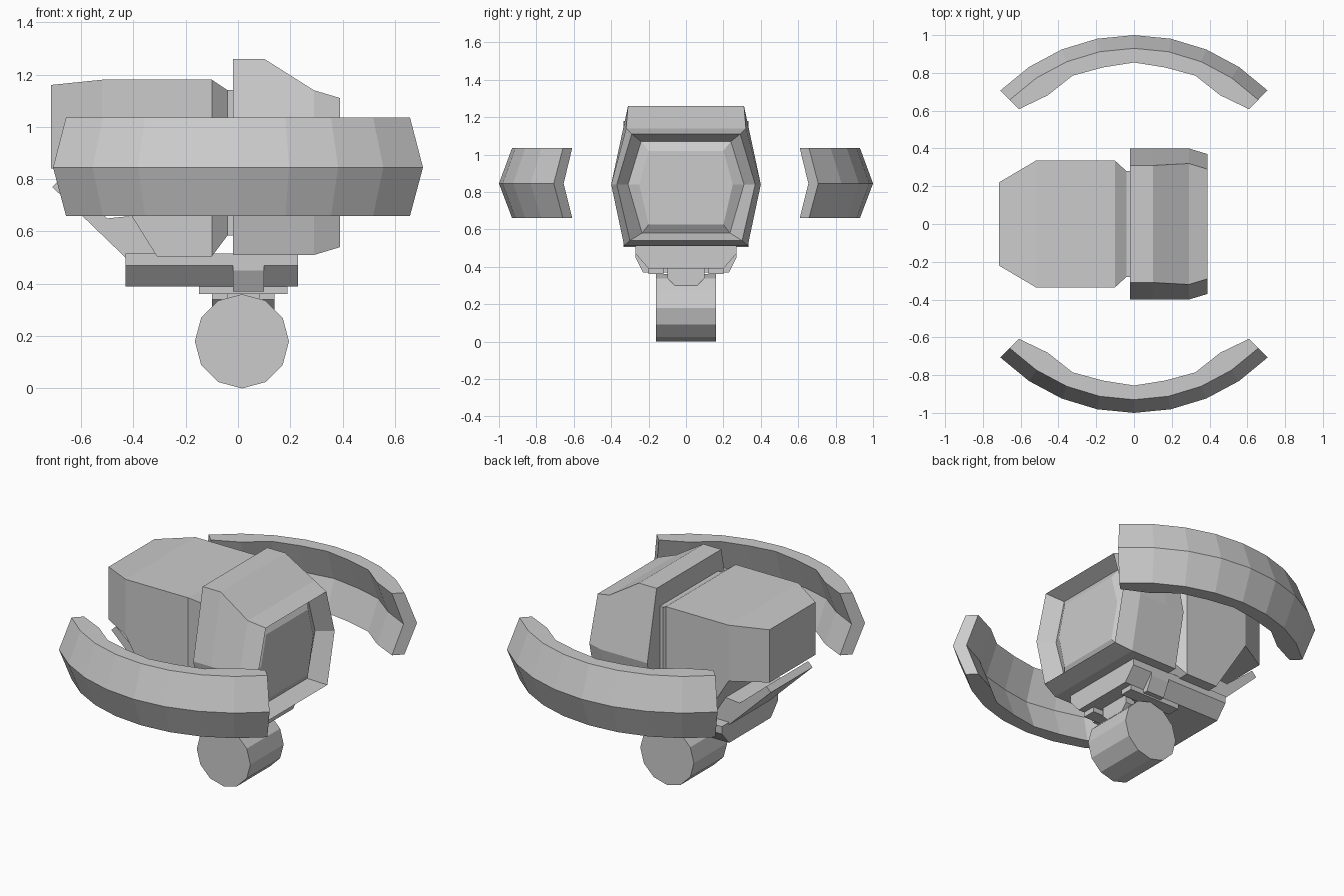
import bpy, bmesh, math

if "Cube" in bpy.data.objects:
    bpy.data.objects.remove(bpy.data.objects["Cube"])

grey = bpy.data.materials.new("light grey")
grey.use_nodes = True
grey.diffuse_color = (0.6, 0.6, 0.6, 1)
grey.node_tree.nodes["Principled BSDF"].inputs["Base Color"].default_value = (0.6, 0.6, 0.6, 1)


def loft(name, loops):
    """Skin a row of matching closed loops and cap both ends."""
    bm = bmesh.new()
    rows = [[bm.verts.new(p) for p in loop] for loop in loops]
    n = len(rows[0])
    for a, b in zip(rows, rows[1:]):
        for i in range(n):
            j = (i + 1) % n
            bm.faces.new((a[i], a[j], b[j], b[i]))
    bm.faces.new(rows[0])
    bm.faces.new(rows[-1])
    bmesh.ops.recalc_face_normals(bm, faces=bm.faces)
    mesh = bpy.data.meshes.new(name)
    bm.to_mesh(mesh)
    bm.free()
    mesh.materials.append(grey)
    obj = bpy.data.objects.new(name, mesh)
    bpy.context.collection.objects.link(obj)
    return obj


def mirrored(x, half):
    """Loop across x from (y, z) points of one half, top to bottom."""
    return [(x, y, z) for y, z in half] + [(x, -y, z) for y, z in reversed(half)]


def slab(name, profile, y0, y1):
    """Extrude an (x, z) profile along y."""
    return loft(name, [[(x, y, z) for x, z in profile] for y in (y0, y1)])


def box(name, x0, x1, y0, y1, z0, z1):
    return slab(name, [(x0, z0), (x1, z0), (x1, z1), (x0, z1)], y0, y1)


# Six-sided head shell with a recessed face and a raised inner panel
loft("head_shell", [mirrored(x, h) for x, h in (
    (-0.02, [(0.31, 1.26), (0.40, 0.84), (0.33, 0.51)]),
    (0.10, [(0.31, 1.26), (0.40, 0.84), (0.33, 0.51)]),
    (0.29, [(0.32, 1.14), (0.40, 0.84), (0.33, 0.51)]),
    (0.39, [(0.29, 1.11), (0.37, 0.84), (0.30, 0.54)]),
    (0.30, [(0.24, 1.07), (0.31, 0.84), (0.235, 0.58)]),
    (0.33, [(0.20, 1.02), (0.25, 0.84), (0.20, 0.625)]))])

# Strap below the shell
loft("shell_strap", [mirrored(x, [(0.27, 0.53), (0.27, 0.45), (0.23, 0.37)])
                     for x in (-0.02, 0.10)])

# Rear housing: box with slanted corners and a cut-away underside
loft("rear_housing", [mirrored(x, h) for x, h in (
    (-0.715, [(0.22, 1.16), (0.22, 0.84)]),
    (-0.52, [(0.335, 1.18), (0.335, 0.84)]),
    (-0.31, [(0.335, 1.18), (0.335, 0.505)]),
    (-0.10, [(0.335, 1.18), (0.335, 0.505)]),
    (-0.04, [(0.28, 1.14), (0.28, 0.585)]),
    (-0.01, [(0.28, 1.14), (0.28, 0.585)]))])

# Tray with a chamfered bottom, and the sloping support behind it
loft("tray", [mirrored(x, [(0.27, 0.515), (0.27, 0.47), (0.20, 0.39)])
              for x in (-0.43, 0.23)])
slab("rear_support", [(-0.43, 0.50), (-0.71, 0.77), (-0.68, 0.80),
                      (-0.50, 0.65), (-0.40, 0.66), (-0.30, 0.50)], -0.2, 0.2)

# Mounting clamp
box("clamp_block", -0.05, 0.08, -0.06, 0.06, 0.30, 0.40)
for side, s in (("left", 1), ("right", -1)):
    x = 0.02 + 0.09 * s
    loft("clamp_jaw_" + side, [mirrored(px, [(0.10, 0.39), (0.10, 0.34), (0.06, 0.30)])
                               for px in (x - 0.03, x + 0.03)])
for side, s in (("back", 1), ("front", -1)):
    box("clamp_plate_" + side, -0.15, 0.19, min(s * 0.12, s * 0.20),
        max(s * 0.12, s * 0.20), 0.36, 0.40)

# Twelve-sided foot roller
slab("foot_roller", [(0.015 + 0.18 * math.cos(math.radians(30 * i)),
                      0.18 + 0.18 * math.sin(math.radians(30 * i)))
                     for i in range(12)], -0.16, 0.16)

# Curved guards with a chevron cross-section
INNER = [0.855, 0.845, 0.85, 0.82, 0.86]
for side, s in (("back", 1), ("front", -1)):
    loops = []
    for i in range(-4, 5):
        a = math.radians(11.25 * i)
        r = INNER[abs(i)]
        section = [(r, 0.66), (0.93, 0.66), (1.0, 0.845),
                   (0.93, 1.035), (r, 1.035), (r + 0.065, 0.845)]
        loops.append([(q * math.sin(a), s * q * math.cos(a), z) for q, z in section])
    loft("guard_" + side, loops)
